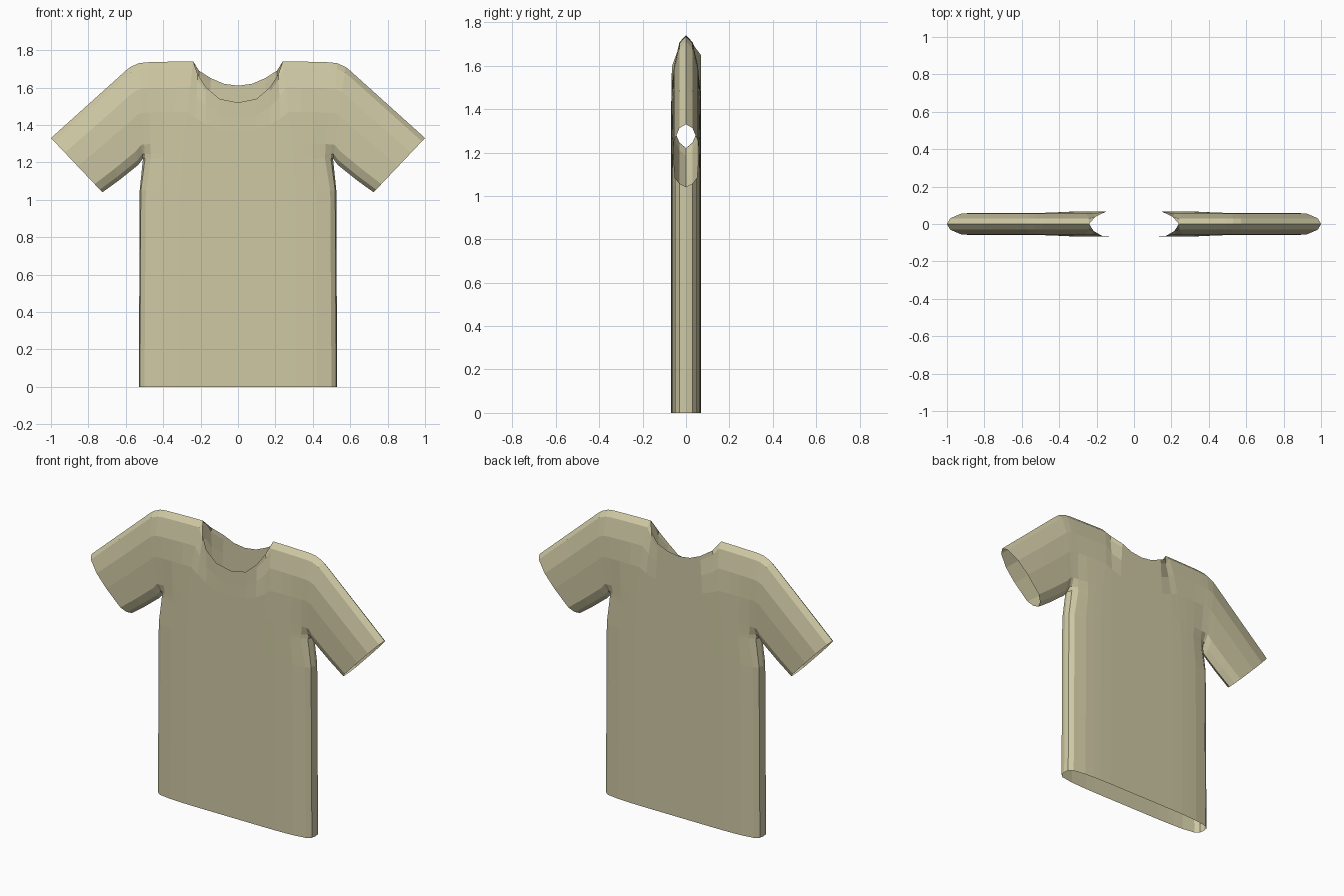
import bpy, bmesh

if "Cube" in bpy.data.objects:
    bpy.data.objects.remove(bpy.data.objects["Cube"])

# Stations across the sleeve section (top seam to underarm) and half thickness there
T = [0, .06, .27, .52, .85, .95, 1]
S = [0, .03, .055, .06, .052, .03, 0]

# Body columns from centre to armpit: armpit-level x, hem x, half thickness below
BODY = [(0, 0, .068), (.09, .09, .068), (.17, .17, .068), (.24, .24, .068),
        (.30, .31, .067), (.35, .36, .065), (.40, .42, .062),
        (.465, .50, .05), (.497, .525, .03), (.508, .53, 0)]

# Top ends of the columns: necklines (x, z, half thickness), then shoulder seam
NECK_FRONT = [(0, 1.52, .067), (.10, 1.54, .067), (.17, 1.60, .064), (.215, 1.67, .038)]
NECK_BACK = [(0, 1.61, .068), (.075, 1.62, .068), (.145, 1.65, .068), (.208, 1.69, .038)]
SHOULDER = [(.24, 1.74, 0), (.33, 1.739, 0), (.42, 1.737, 0),
            (.49, 1.735, 0), (.53, 1.73, 0), (.575, 1.71, 0)]

# Sleeve rings: top x, z, bottom x, z
SLEEVE = [(.60, 1.69, .535, 1.185), (.80, 1.51, .635, 1.105), (1.0, 1.33, .725, 1.04)]


def column(top, bottom, d_top, d_bot, side):
    pts = []
    for t, s in zip(T, S):
        d = max(s, d_top if t < .5 else d_bot)
        pts.append((top[0] + (bottom[0] - top[0]) * t, side * d,
                    top[1] + (bottom[1] - top[1]) * t))
    return pts


def add_grid(bm, cols):
    grid = [[bm.verts.new(p) for p in c] for c in cols]
    for a, b in zip(grid, grid[1:]):
        for i in range(len(a) - 1):
            bm.faces.new((a[i], a[i + 1], b[i + 1], b[i]))


bm = bmesh.new()
for side, neck in ((-1, NECK_FRONT), (1, NECK_BACK)):
    upper, lower = [], []
    for (x, z, d), (xm, xh, db) in zip(neck + SHOULDER, BODY):
        upper.append(column((x, z), (xm, 1.22), d, db, side))
        lower.append([(xm, side * db, 1.22),
                      (xm + (xh - xm) * .8, side * db, 1.05), (xh, side * db, 0)])
    # Sleeve carries on from the armpit column
    sleeve = [upper[-1]] + [column(r[:2], r[2:], 0, 0, side) for r in SLEEVE]
    for cols in (upper, lower, sleeve):
        add_grid(bm, cols)

bmesh.ops.remove_doubles(bm, verts=bm.verts, dist=.0005)
bmesh.ops.recalc_face_normals(bm, faces=bm.faces)
# Make sure the cloth faces outward
if sum(f.normal.y * f.calc_center_median().y for f in bm.faces) < 0:
    bmesh.ops.reverse_faces(bm, faces=bm.faces)

mesh = bpy.data.meshes.new("shirt")
bm.to_mesh(mesh)
bm.free()
shirt = bpy.data.objects.new("shirt", mesh)
bpy.context.collection.objects.link(shirt)

# Other half of the shirt
mirror = shirt.modifiers.new("mirror", 'MIRROR')
mirror.use_axis[0] = True
mirror.use_clip = True

cloth = bpy.data.materials.new("cloth")
cloth.diffuse_color = (.62, .58, .37, 1)
cloth.use_nodes = True
cloth.node_tree.nodes["Principled BSDF"].inputs["Base Color"].default_value = cloth.diffuse_color
mesh.materials.append(cloth)
